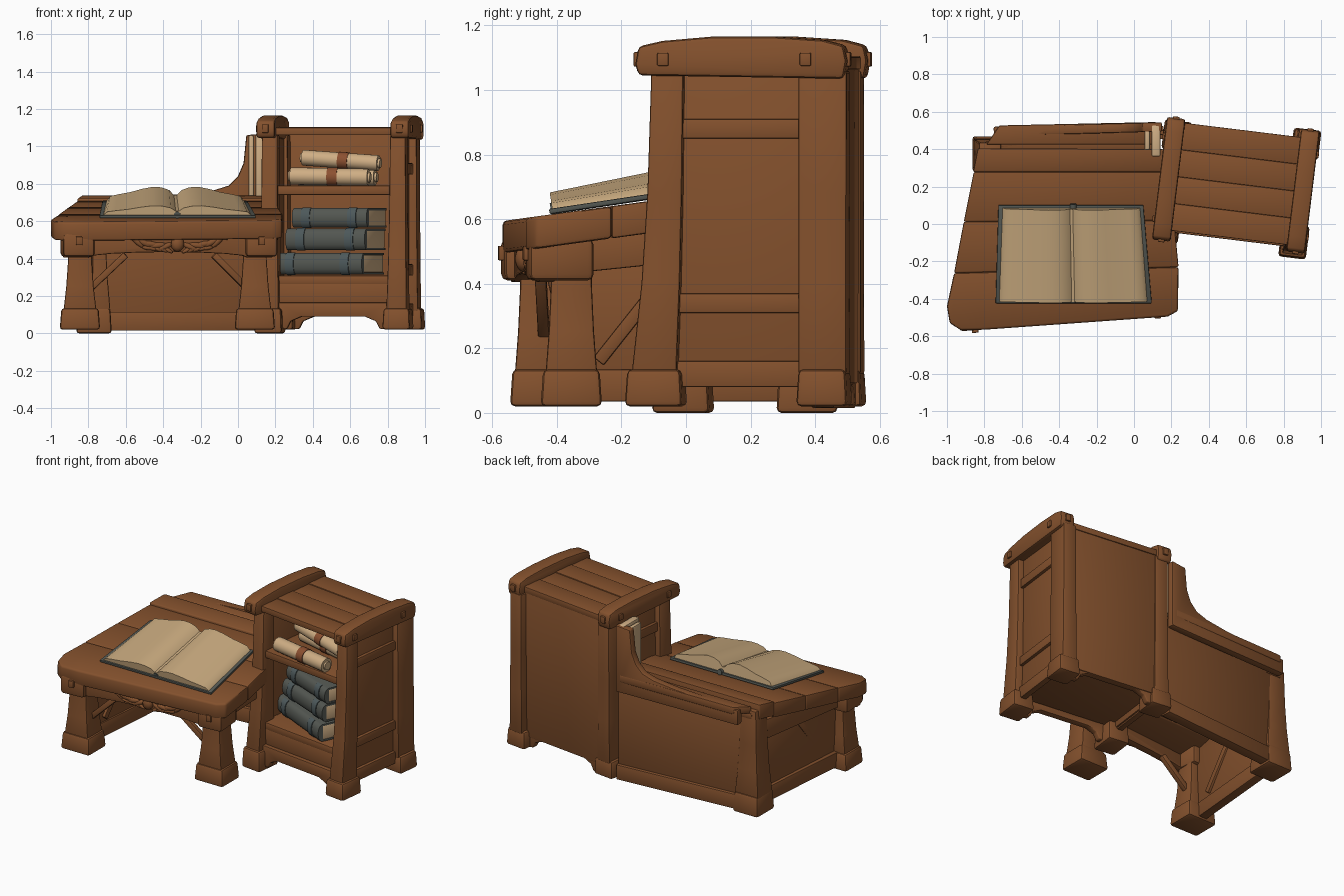
import bpy, bmesh, math
from mathutils import Matrix, Vector

if "Cube" in bpy.data.objects:
    bpy.data.objects.remove(bpy.data.objects["Cube"])


def material(name, rgb):
    m = bpy.data.materials.new(name)
    m.use_nodes = True
    m.diffuse_color = (*rgb, 1)
    m.node_tree.nodes["Principled BSDF"].inputs["Base Color"].default_value = (*rgb, 1)
    return m


WOOD = material("brown wood", (0.23, 0.082, 0.026))
PAPER = material("open pages", (0.58, 0.4, 0.21))
SCROLL = material("scroll paper", (0.62, 0.42, 0.23))
COVER = material("slate cover", (0.088, 0.096, 0.084))
BAND = material("blue band", (0.075, 0.1, 0.105))
RIBBON = material("rust ribbon", (0.26, 0.08, 0.03))
WORLD = Matrix()


def place(x, y, z=0, turn=0, tilt=0, roll=0):
    return (Matrix.Translation((x, y, z)) @ Matrix.Rotation(math.radians(turn), 4, 'Z')
            @ Matrix.Rotation(math.radians(tilt), 4, 'X') @ Matrix.Rotation(math.radians(roll), 4, 'Y'))


DESK = place(-0.38, -0.42, 0, 4.5)
CAB = place(0.545, 0.212, 0, -7)


def finish(name, bm, mat, frame):
    bmesh.ops.recalc_face_normals(bm, faces=bm.faces)
    bm.transform(frame)
    mesh = bpy.data.meshes.new(name)
    bm.to_mesh(mesh)
    bm.free()
    mesh.materials.append(mat)
    mesh.shade_smooth()
    mesh.set_sharp_from_angle(angle=math.radians(40))
    obj = bpy.data.objects.new(name, mesh)
    bpy.context.scene.collection.objects.link(obj)
    return obj


def solid(name, rings, mat=WOOD, frame=WORLD, bevel=0.01):
    """Closed solid through rings that have the same number of points."""
    bm = bmesh.new()
    loops = [[bm.verts.new(p) for p in ring] for ring in rings]
    bm.faces.new(loops[0])
    bm.faces.new(loops[-1])
    for a, b in zip(loops, loops[1:]):
        for i in range(len(a)):
            j = (i + 1) % len(a)
            bm.faces.new((a[i], a[j], b[j], b[i]))
    if bevel:
        bmesh.ops.recalc_face_normals(bm, faces=bm.faces)
        edges = [e for e in bm.edges if e.calc_face_angle(0) > 0.6]
        bmesh.ops.bevel(bm, geom=edges, offset=bevel, segments=2, profile=0.5,
                        affect='EDGES', clamp_overlap=True)
    return finish(name, bm, mat, frame)


def prism(name, pts, axis, start, end, mat=WOOD, frame=WORLD, bevel=0.01):
    put = {'x': lambda p, t: (t, *p), 'y': lambda p, t: (p[0], t, p[1])}[axis]
    return solid(name, [[put(p, t) for p in pts] for t in (start, end)], mat, frame, bevel)


def rect(x, y, hx, hy, z):
    return [(x - hx, y - hy, z), (x + hx, y - hy, z), (x + hx, y + hy, z), (x - hx, y + hy, z)]


def box(name, x, y, z, sx, sy, sz, mat=WOOD, frame=WORLD, bevel=0.008):
    return solid(name, [rect(x, y, sx / 2, sy / 2, z + k * sz / 2) for k in (-1, 1)], mat, frame, bevel)


def beam(name, p, q, width, height=None):
    """Bar running between two points."""
    p, q = Vector(p), Vector(q)
    d = q - p
    frame = Matrix.Translation((p + q) / 2) @ d.to_track_quat('X', 'Z').to_matrix().to_4x4()
    return box(name, 0, 0, 0, d.length, width, height or width, WOOD, frame, 0.005)


def tube(name, frame, start, end, r, mat, n=20):
    ring = [(r * math.cos(k * math.tau / n), r * math.sin(k * math.tau / n)) for k in range(n)]
    return prism(name, ring, 'x', start, end, mat, frame, 0)


def ball(name, x, y, z, sx, sy, sz, frame, roll=0):
    bm = bmesh.new()
    bmesh.ops.create_icosphere(bm, subdivisions=2, radius=1)
    turn = Matrix.Translation((x, y, z)) @ Matrix.Rotation(math.radians(roll), 4, 'Y')
    return finish(name, bm, WOOD, frame @ turn @ Matrix.Diagonal((sx, sy, sz, 1)))


def post(name, x, y, foot, low, high, z0, ztop, frame=WORLD, shift=0):
    """Flared post on a chunky foot."""
    solid(name + "_foot", [rect(x, y, *foot, z0), rect(x, y, foot[0] * .92, foot[1] * .92, 0.135)],
          frame=frame, bevel=0.016)
    rings = []
    for t, f in ((0, 0), (.3, .5), (.6, .8), (1, 1)):
        hx, hy = (l + (h - l) * f for l, h in zip(low, high))
        rings.append(rect(x, y + shift * f, hx, hy, .12 + (ztop - .12) * t))
    solid(name, rings, frame=frame, bevel=0.008)


# Sloping desk top, plank by plank
def slab(name, outline, lift=0, thick=0.1, bevel=0.008):
    top = [(x, y, 0.672 + 0.137 * y + lift) for x, y in outline]
    return solid(name, [[(x, y, z - thick) for x, y, z in top], top], bevel=bevel)


slab("front_plank", [(-1, -.44), (-.985, -.53), (-.925, -.568), (-.8, -.565), (.18, -.495),
                     (.235, -.465), (.238, -.23), (-.962, -.262)], bevel=.012)
slab("middle_plank", [(-.962, -.262), (.238, -.23), (.215, .02), (-.91, .012)])
slab("rear_plank", [(-.91, .012), (.2, .02), (.17, .278), (-.857, .278)])
slab("rear_ledge", [(-.86, .278), (.16, .278), (.16, .4), (-.835, .405)], 0.012)
slab("back_cap", [(-.79, .425), (.12, .425), (.12, .545), (-.72, .527)], -.005, 0.05)
slab("trough_floor", [(-.8, .39), (.14, .39), (.14, .44), (-.8, .44)], -0.05, 0.04)

# Desk legs, caps and lower frame
for name, x, y, hx, z0 in (("front_left_leg", -.845, -.45, .108, .02),
                           ("front_right_leg", .09, -.355, .108, .02), ("back_left_leg", -.77, .375, .095, 0)):
    post(name, x, y, (hx, .095), (.088, .08), (.058, .06), z0, 0.56 if y < 0 else 0.7)
for x in (-0.48, 0.5):
    box("leg_cap", x, -.01, .475, .17, .2, .13, frame=DESK, bevel=0.02)
    box("cap_peg", x, -.112, .495, .035, .025, .045, frame=DESK, bevel=0.004)
beam("left_stretcher", (-.85, -.4, .085), (-.785, .35, .085), .06, .1)
beam("left_panel", (-.84, -.4, .31), (-.785, .34, .31), .025, .38)
beam("left_apron", (-.855, -.4, .5), (-.8, .35, .54), .05, .13)
beam("right_apron", (.12, -.33, .49), (.14, -.04, .52), .06, .11)
beam("back_rail", (-.75, .42, .065), (.16, .49, .065), .07, .1)
beam("back_panel", (-.75, .42, .38), (.16, .49, .38), .025, .6)
beam("left_brace", (-.82, -.27, .16), (-.81, -.04, .45), .04)
for a, b in (((-.79, -.44, .24), (-.6, -.45, .42)), ((.05, -.37, .24), (-.13, -.41, .42))):
    beam("front_brace", a, b, .035)

# Arched apron with carved wing ornament
arch = [(0.43 * math.cos(t), 0.405 + 0.03 * math.sin(t)) for t in [k * math.pi / 8 for k in range(9)]]
prism("front_apron", [(.56, .405)] + arch + [(-.56, .405), (-.56, .55), (.56, .55)],
      'y', -.08, -.03, frame=DESK, bevel=0.006)
moulding = [(-.26 + k * .0725, .522 + .025 * math.sin(k * math.pi / 8)) for k in range(9)]
prism("arched_moulding", moulding + [(x, z - .022) for x, z in reversed(moulding)],
      'y', -.1, -.07, frame=DESK, bevel=0.004)
ball("ornament_boss", .05, -.088, .478, .036, .026, .042, DESK)
for s in (-1, 1):
    for k in range(5):
        ball("ornament_feather", .05 + s * (.07 + .037 * k), -.08, .462 + .008 * k,
             .05, .013, .016, DESK, s * (24 - 17 * k))
        ball("ornament_lower_feather", .05 + s * (.05 + .028 * k), -.08, .445 + .003 * k,
             .03, .011, .011, DESK, s * -(30 - 5 * k))

# Swooping back board and standing papers
swoop = [(-.75, .62), (-.75, .72), (-.3, .745), (-.13, .765), (-.05, .79), (0, .84),
         (.03, .91), (.045, 1.06), (.15, 1.07), (.15, .62)]
prism("back_board", swoop, 'y', -.025, .025, frame=place(0, .515, 0, 1.5), bevel=0.008)
box("standing_paper", .118, .445, .9, .05, .17, .34, SCROLL, bevel=.012)
box("standing_paper", .07, .46, .895, .03, .13, .33, SCROLL, bevel=.01)

# Open book lying on the slope
BOOK = place(-.325, -.16, .655, 0, 8.5)
outline = [(-.415, -.265), (.42, -.265), (.375, .265), (-.4, .265)]
solid("open_cover", [[(x, y, z) for x, y in outline] for z in (0, .016)], COVER, BOOK, .004)
half = [(.008, .048), (.035, .075), (.08, .09), (.13, .093), (.19, .082), (.26, .064), (.33, .052), (.375, .042)]
edge = [(-x, z) for x, z in reversed(half)] + half
pages = [(-.395, .016)] + edge + [(.395, .016)]
solid("open_pages", [[(x, -.255, .016 + (z - .016) * .65) for x, z in pages],
                     [(x * .93 - .01, .25, z) for x, z in pages]], PAPER, BOOK, 0)
tube("book_spine", BOOK @ place(0, 0, .016, 90), -.26, .272, .018, COVER)

# Cabinet posts, side panels and side rails
rail = [(-.325, 1.045), (-.335, 1.08), (-.325, 1.135), (-.25, 1.152), (-.1, 1.165), (.1, 1.165),
        (.25, 1.155), (.315, 1.138), (.325, 1.09), (.315, 1.035)]
for s, side in ((-1, "right"), (1, "left")):
    back = .24 + s * .02
    post(side + "_front_post", s * .345, -.265, (.075, .09), (.055, .07), (.042, .05),
         0 if s < 0 else .02, 1.06, CAB, .04)
    post(side + "_back_post", s * .345, back, (.075, .08), (.052, .075), (.045, .075), .02, 1.06, CAB)
    box(side + "_panel", s * .335, .01, .58, .03, .5, .98, frame=CAB)
    for z, h in ((.88, .06), (.34, .06), (.12, .08)):
        box(side + "_cross_rail", s * .35, 0, z, .04, .4, h, frame=CAB, bevel=.005)
    prism(side + "_top_rail", [(y + s * .012, z) for y, z in rail], 'x', s * .36 - .05, s * .36 + .05,
          frame=CAB, bevel=.014)
    for y in (-.235, .21):
        box("rail_peg", s * .411, y, 1.095, .02, .035, .04, frame=CAB, bevel=.004)
    for y in (-.332, .322):
        box("rail_end_peg", s * .36, y + s * .012, 1.095, .035, .022, .045, frame=CAB, bevel=.004)

# Cabinet boards and shelves
for k in range(4):
    box("roof_board", 0, -.215 + k * .145, 1.08 + .004 * (k % 2), .66, .145, .04, frame=CAB, bevel=.004)
box("cabinet_back", 0, .275, .58, .64, .025, .98, frame=CAB)
box("upper_shelf", 0, 0, .765, .64, .52, .05, frame=CAB)
box("lower_shelf", 0, 0, .285, .64, .54, .05, frame=CAB)
box("front_rail", 0, -.245, .21, .62, .05, .12, frame=CAB)
box("cabinet_floor", 0, 0, .14, .64, .5, .03, frame=CAB)
kick = [(-.3, .02), (-.25, .025), (-.23, .065), (-.17, .09), (.17, .09), (.23, .065), (.25, .025),
        (.3, .02), (.3, .165), (-.3, .165)]
for y in (-.275, .26):
    prism("arched_kickboard", kick, 'y', y - .022, y + .022, frame=CAB, bevel=.006)

# Stacked books with banded rounded spines
for x, y, z, turn, length, h in ((.49, .165, .315, -25, .52, .115), (.525, .165, .445, -23, .46, .115),
                                 (.545, .17, .565, -22, .43, .105)):
    frame = place(x, y, z, turn)
    spine = [(-.125 - .03 * math.sin(k * math.pi / 6), h / 2 - h / 2 * math.cos(k * math.pi / 6))
             for k in range(7)]
    inner = [(.13, h), (.13, h - .012), (-.12, h - .012), (-.12, .012), (.13, .012), (.13, 0)]
    prism("book_cover", spine + inner, 'x', -length / 2, length / 2, COVER, frame, 0)
    box("book_pages", 0, .003, h / 2, length - .004, .245, h - .022, SCROLL, frame, .004)
    wrap = [(p - .005, h / 2 + (q - h / 2) * 1.04) for p, q in spine]
    for bx in (-.32, .3):
        prism("spine_band", wrap, 'x', bx * length - .025, bx * length + .025, BAND, frame, 0)

# Rolled scrolls tied with ribbons
for x, y, z, turn, roll, length, r in ((.49, -.01, .838, -10, 1, .42, .046), (.55, .1, .925, -16, 4, .42, .042),
                                       (.53, .19, .835, -14, 0, .42, .044)):
    frame = place(x, y, z, turn, 0, roll)
    tube("scroll", frame, -length / 2, length / 2, r, SCROLL)
    tube("scroll_core", frame, -length / 2 - .012, length / 2 + .012, r * .6, SCROLL)
    tube("scroll_ribbon", frame, -.01, .045, r + .004, RIBBON)
